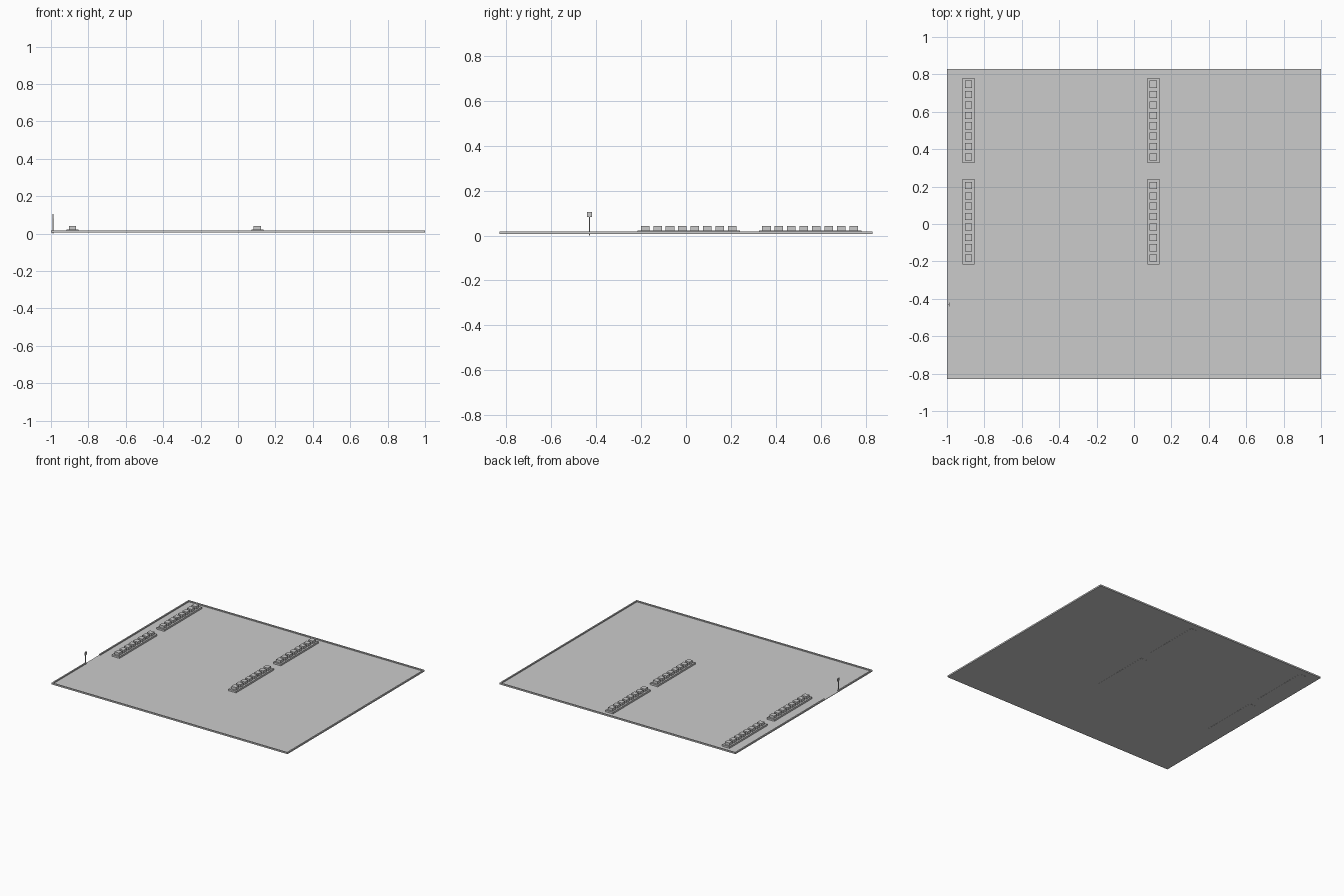
import bpy, bmesh
from mathutils import Matrix, Vector

if "Cube" in bpy.data.objects:
    bpy.data.objects.remove(bpy.data.objects["Cube"])


def add_box(bm, x0, x1, y0, y1, z0, z1):
    size = Vector((x1 - x0, y1 - y0, z1 - z0))
    centre = Vector((x0 + x1, y0 + y1, z0 + z1)) / 2
    bmesh.ops.create_cube(bm, size=1.0, matrix=Matrix.Translation(centre) @ Matrix.Diagonal((*size, 1)))


def finish(name, bm):
    mesh = bpy.data.meshes.new(name)
    bm.to_mesh(mesh)
    bm.free()
    obj = bpy.data.objects.new(name, mesh)
    bpy.context.collection.objects.link(obj)
    return obj


def boxes(name, *dims):
    bm = bmesh.new()
    for d in dims:
        add_box(bm, *d)
    return finish(name, bm)


X, Y = 1.0, 0.83          # half size of the lot
K = 0.01                  # kerb width
Z0, ZG, ZK = 0.007, 0.010, 0.018

# Paved ground
boxes("ground", (-X, X, -Y, Y, Z0, ZG))

# Perimeter kerb, open at the entrance on the left side
boxes("kerb",
      (-X, X, -Y, -Y + K, ZG, ZK),
      (-X, X, Y - K, Y, ZG, ZK),
      (X - K, X, -Y + K, Y - K, ZG, ZK),
      (-X, -X + K, -Y + K, -0.42, ZG, ZK),
      (-X, -X + K, -0.25, Y - K, ZG, ZK))

# Islands, each a rimmed bed carrying a row of eight blocks
W, L, RIM, N, PITCH, B = 0.032, 0.228, 0.006, 8, 0.0555, 0.019
for i, cx in enumerate((-0.884, 0.103)):
    for j, cy in enumerate((0.012, 0.553)):
        tag = f"{i + 1}_{j + 1}"
        x0, x1, y0, y1 = cx - W, cx + W, cy - L, cy + L
        boxes("island_rim_" + tag,
              (x0, x0 + RIM, y0, y1, Z0 - 0.001, 0.023),
              (x1 - RIM, x1, y0, y1, Z0 - 0.001, 0.023),
              (x0 + RIM, x1 - RIM, y0, y0 + RIM, Z0 - 0.001, 0.023),
              (x0 + RIM, x1 - RIM, y1 - RIM, y1, Z0 - 0.001, 0.023))
        boxes("island_bed_" + tag,
              (x0 + RIM, x1 - RIM, y0 + RIM, y1 - RIM, Z0 - 0.001, 0.022))
        bm = bmesh.new()
        for k in range(N):
            by = cy + (k - (N - 1) / 2) * PITCH
            add_box(bm, cx - B, cx + B, by - B, by + B, 0.022, 0.042)
        finish("island_blocks_" + tag, bm)

# Entrance sign on a thin post
SX, SY = -0.99, -0.43
bm = bmesh.new()
bmesh.ops.create_cone(bm, cap_ends=True, segments=12, radius1=0.0025, radius2=0.0025,
                      depth=0.106, matrix=Matrix.Translation((SX, SY, 0.053)))
finish("sign_post", bm)
boxes("sign_panel", (SX + 0.001, SX + 0.004, SY - 0.011, SY + 0.011, 0.082, 0.104))
